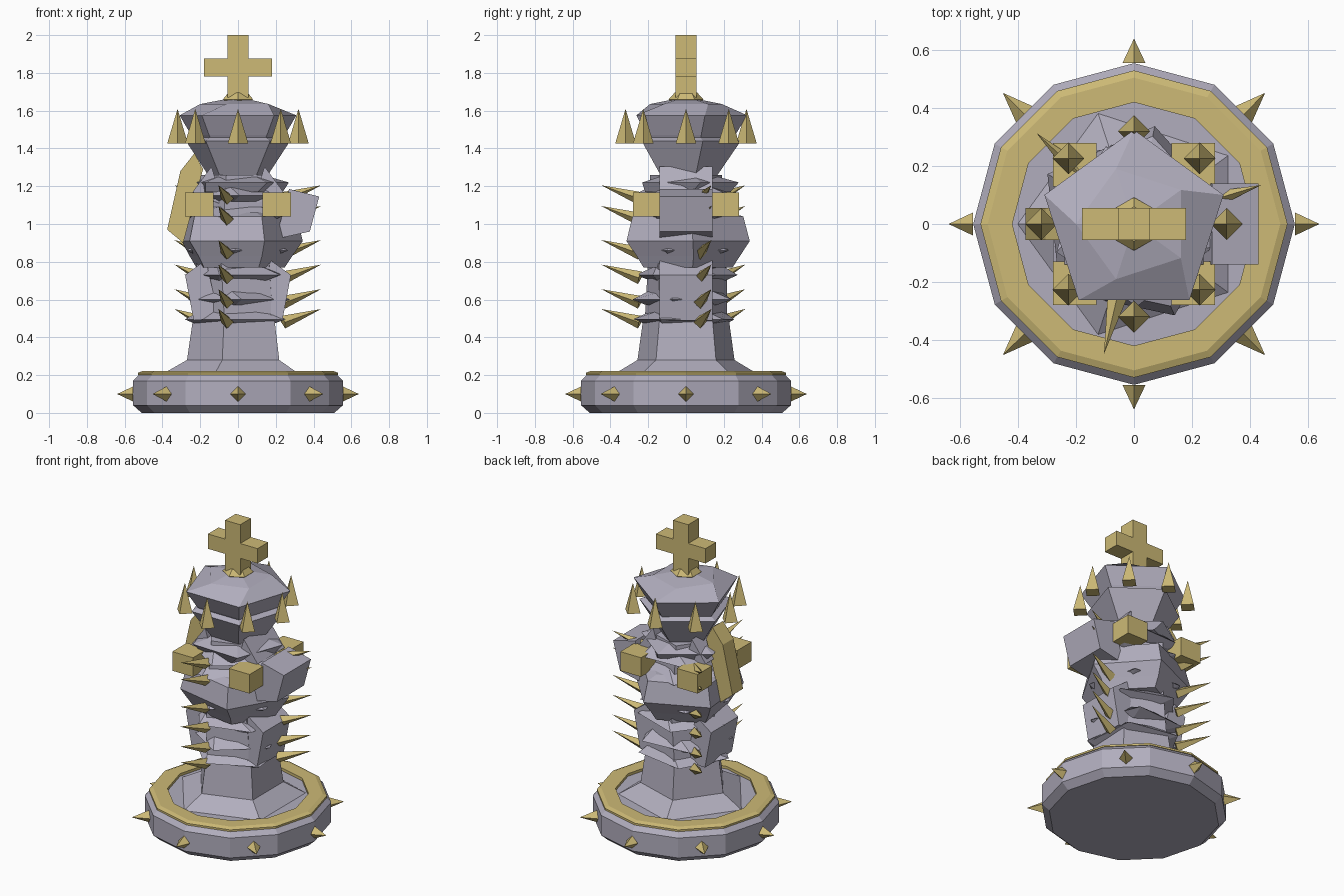
import bpy, bmesh, math
from mathutils import Vector, Matrix

if "Cube" in bpy.data.objects:
    bpy.data.objects.remove(bpy.data.objects["Cube"])

def mat(name, c):
    m = bpy.data.materials.new(name)
    m.diffuse_color = (*c, 1)
    m.use_nodes = True
    m.node_tree.nodes["Principled BSDF"].inputs["Base Color"].default_value = m.diffuse_color
    return m

STONE = mat("grey stone", (0.44, 0.42, 0.51))
GOLD = mat("dull gold", (0.61, 0.49, 0.18))

def make(name, bm, m):
    bmesh.ops.recalc_face_normals(bm, faces=bm.faces[:])
    me = bpy.data.meshes.new(name)
    bm.to_mesh(me)
    bm.free()
    me.materials.append(m)
    ob = bpy.data.objects.new(name, me)
    bpy.context.collection.objects.link(ob)
    return ob

def loft(name, n, rings, m, closed=False):
    """Rings of (z, radius, start angle in degrees), capped unless closed into a loop."""
    bm = bmesh.new()
    loops = []
    for z, r, a in rings:
        loops.append([bm.verts.new((r * math.cos(math.radians(a) + math.tau * i / n),
                                    r * math.sin(math.radians(a) + math.tau * i / n), z))
                      for i in range(n)])
    pairs = list(zip(loops, loops[1:]))
    if closed:
        pairs.append((loops[-1], loops[0]))
    else:
        bm.faces.new(loops[0])
        bm.faces.new(loops[-1])
    for lo, hi in pairs:
        for i in range(n):
            j = (i + 1) % n
            bm.faces.new((lo[i], lo[j], hi[j], hi[i]))
    return make(name, bm, m)

def slab(name, pts, hy, m):
    """Outline in x and z, extruded from -hy to hy."""
    bm = bmesh.new()
    f = bm.faces.new([bm.verts.new((x, -hy, z)) for x, z in pts])
    r = bmesh.ops.extrude_face_region(bm, geom=[f])
    vs = [v for v in r["geom"] if isinstance(v, bmesh.types.BMVert)]
    bmesh.ops.translate(bm, vec=(0, 2 * hy, 0), verts=vs)
    return make(name, bm, m)

def box(name, c, s, m):
    bm = bmesh.new()
    bmesh.ops.create_cube(bm, size=1, matrix=Matrix.Translation(c) @ Matrix.Diagonal((*s, 1)))
    return make(name, bm, m)

def spike(name, base, tip, r, m=GOLD):
    """Four-sided pyramid from base to tip."""
    base, tip = Vector(base), Vector(tip)
    d = tip - base
    side = Vector((-d.y, d.x, 0))
    side = side.normalized() if side.length > 1e-4 else Vector((1, 0, 0))
    up = d.normalized().cross(side)
    bm = bmesh.new()
    q = [bm.verts.new(base + v * r) for v in (side, up, -side, -up)]
    t = bm.verts.new(tip)
    bm.faces.new(q)
    for i in range(4):
        bm.faces.new((q[i], q[(i + 1) % 4], t))
    return make(name, bm, m)

def polar(r, deg, z):
    a = math.radians(deg)
    return (r * math.cos(a), r * math.sin(a), z)

# Base disc, gold rim and spikes
loft("base", 12, [(0, .51, 0), (.04, .555, 0), (.17, .555, 0), (.205, .52, 0)], STONE)
loft("base_rim", 12, [(.2, .42, 0), (.2, .53, 0), (.212, .53, 0), (.222, .505, 0), (.222, .42, 0)],
     GOLD, closed=True)
for i in range(8):
    r0 = .555 if i % 2 == 0 else .535
    spike("base_spike", polar(r0, 45 * i, .1), polar(.64, 45 * i, .1), .04)

# Flared foot and column
loft("foot", 5, [(.2, .41, 36), (.28, .27, 36), (.52, .235, 36)], STONE)
loft("column", 5, [(.48, .23, 36), (.8, .22, 30), (1.26, .2, 36)], STONE)

# Ribs with three upward pointing spines each
for k, z in enumerate((.495, .6, .73, .86, 1.04, 1.15)):
    a = 36 + (0, 14, -10, 8, -6, 12)[k]
    loft("rib", 5, [(z - .03, .21, a), (z, .285, a + 8), (z + .05, .19, a - 8)], STONE)
    for d in (17, 137, 257):
        spike("spine", polar(.25, d, z - .015), polar(.46, d, z + .055), .035)
loft("collar_rib", 5, [(1.17, .24, 8), (1.22, .28, 16), (1.25, .17, 16)], STONE)

# Chest block
loft("chest", 5, [(.77, .25, 8), (.83, .29, 8), (.91, .345, 6), (1.04, .31, 6), (1.06, .24, 6)], STONE)

# Side plates
for s in (-1, 1):
    slab("lower_plate", [(s * .1, .5), (s * .235, .49), (s * .28, .73), (s * .17, .81)], .14, STONE)
    slab("upper_plate", [(s * .08, 1.1), (s * .24, 1.17), (s * .14, 1.305)], .14, STONE)
slab("shoulder_block", [(.2, .92), (.38, .96), (.43, 1.145), (.27, 1.185)], .14, STONE)
slab("side_blade", [(-.29, .9), (-.375, .97), (-.305, 1.28), (-.23, 1.375), (-.185, 1.29)], .055, GOLD)

# Gold corner cubes
for x in (-.205, .205):
    for y in (-.205, .205):
        box("corner_cube", (x, y, 1.103), (.15, .15, .125), GOLD)

# Neck and head
loft("neck", 5, [(1.22, .14, 18), (1.44, .29, 18), (1.47, .22, 18)], STONE)
loft("head", 5, [(1.43, .23, 18), (1.47, .26, 18), (1.575, .325, 18), (1.635, .2, 36), (1.66, .07, 36)], STONE)

# Crown spikes
for i in range(8):
    spike("crown_spike", polar(.32, 45 * i, 1.425), polar(.32, 45 * i, 1.61), .055)

# Finial collar and cross
loft("finial_collar", 6, [(1.64, .07, 30), (1.66, .092, 30), (1.695, .06, 30)], GOLD)
slab("cross", [(-.055, 1.67), (.055, 1.67), (.055, 1.78), (.18, 1.78), (.18, 1.877), (.055, 1.877),
               (.055, 2), (-.055, 2), (-.055, 1.877), (-.18, 1.877), (-.18, 1.78), (-.055, 1.78)],
     .055, GOLD)
